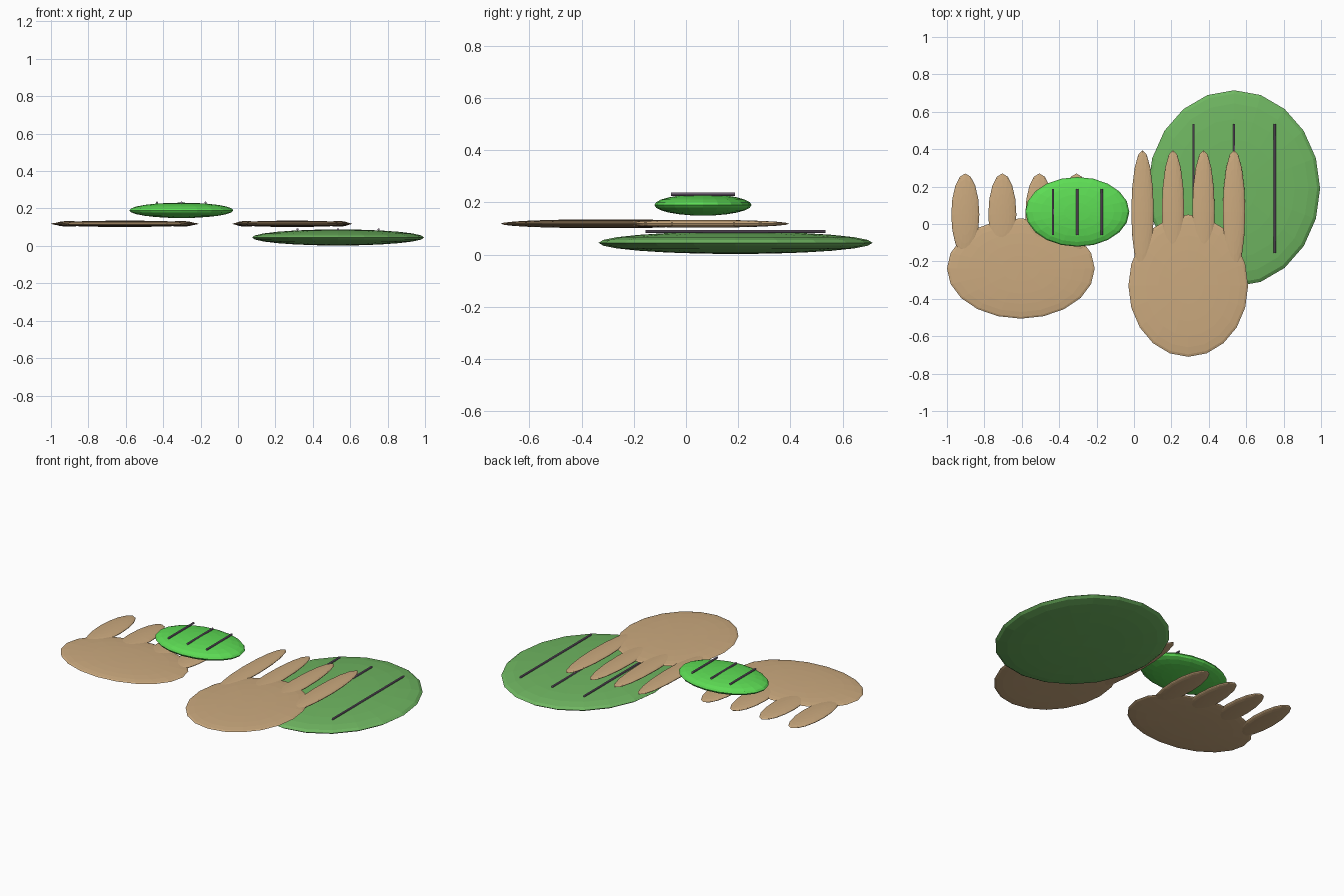
import bpy
from mathutils import Matrix, Vector

cube = bpy.data.objects.get("Cube")
if cube:
    bpy.data.objects.remove(cube, do_unlink=True)


def material(name, color):
    mat = bpy.data.materials.new(name)
    mat.use_nodes = True
    mat.diffuse_color = (*color, 1)
    mat.node_tree.nodes["Principled BSDF"].inputs["Base Color"].default_value = (*color, 1)
    return mat


leaf_green = material("leaf green", (0.16, 0.47, 0.12))
bright_green = material("bright green", (0.11, 0.72, 0.09))
tan = material("tan", (0.60, 0.40, 0.21))
mauve = material("mauve grey", (0.25, 0.18, 0.27))


def finish(name, mat, matrix):
    obj = bpy.context.object
    obj.name = name
    obj.data.transform(matrix)
    obj.data.materials.append(mat)
    return obj


def ellipsoid(name, mat, centre, radii, segments=20, rings=12):
    """Flat-shaded sphere squashed to the given radii."""
    bpy.ops.mesh.primitive_uv_sphere_add(segments=segments, ring_count=rings, radius=1)
    return finish(name, mat, Matrix.Translation(centre) @ Matrix.Diagonal((*radii, 1)))


def vein(name, centre, length, radius=0.006):
    """Thin rod lying along y."""
    bpy.ops.mesh.primitive_cylinder_add(vertices=8, radius=radius, depth=length)
    return finish(name, mauve, Matrix.Translation(centre) @ Matrix.Rotation(1.5708, 4, "X"))


def pad(name, mat, centre, radii, spacing, length):
    """Lens-shaped pad with three veins resting on its top."""
    ellipsoid(name, mat, centre, radii)
    for i, side in enumerate((-1, 0, 1)):
        top = Vector(centre) + Vector((side * spacing, 0, radii[2]))
        vein(f"{name}_vein_{i + 1}", top, length)


def hand(name, palm_centre, palm_radii, finger_y, finger_radii, spacing):
    """Flat palm with four long fingers pointing to +y."""
    ellipsoid(f"{name}_palm", tan, palm_centre, palm_radii)
    for i in range(4):
        x = palm_centre[0] + (i - 1.5) * spacing
        ellipsoid(f"{name}_finger_{i + 1}", tan, (x, finger_y, palm_centre[2]),
                  finger_radii, segments=16)


# Green pads, a large low one and a small raised one
pad("large_pad", leaf_green, (0.535, 0.19, 0.045), (0.46, 0.525, 0.043), 0.217, 0.69)
pad("small_pad", bright_green, (-0.303, 0.065, 0.19), (0.278, 0.186, 0.041), 0.13, 0.245)

# Hands
hand("left_hand", (0.29, -0.33, 0.118), (0.32, 0.38, 0.017), 0.065, (0.06, 0.33, 0.015), 0.163)
hand("right_hand", (-0.605, -0.238, 0.118), (0.395, 0.268, 0.017), 0.05, (0.075, 0.22, 0.015), 0.198)
